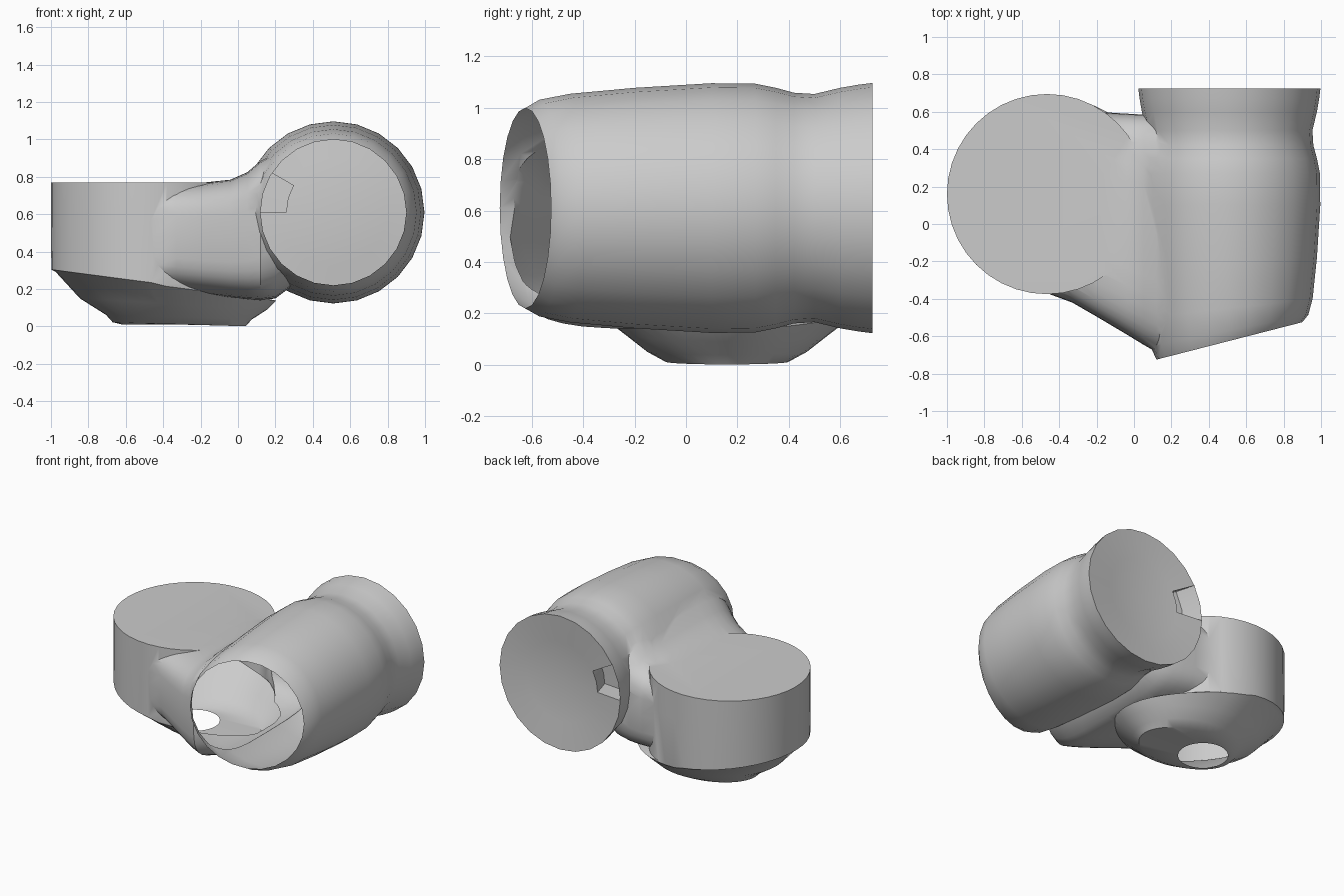
import bpy, bmesh
from math import cos, sin, pi, copysign, hypot

if "Cube" in bpy.data.objects:
    bpy.data.objects.remove(bpy.data.objects["Cube"])


def loft(name, rings):
    """Closed solid from a list of equal-length point rings; a 1-point ring is an apex."""
    bm = bmesh.new()
    vs = [[bm.verts.new(p) for p in r] for r in rings]
    for a, b in zip(vs, vs[1:]):
        n = len(a)
        for i in range(n):
            j = (i + 1) % n
            if len(b) == 1:
                bm.faces.new((a[i], a[j], b[0]))
            else:
                bm.faces.new((a[i], a[j], b[j], b[i]))
    for r in (vs[0], vs[-1]):
        if len(r) > 2:
            bm.faces.new(r)
    bmesh.ops.recalc_face_normals(bm, faces=bm.faces)
    me = bpy.data.meshes.new(name)
    bm.to_mesh(me)
    bm.free()
    ob = bpy.data.objects.new(name, me)
    bpy.context.collection.objects.link(ob)
    return ob


def angles(n):
    return [2 * pi * i / n for i in range(n)]


# Large horizontal tube: y, radius, shear towards the slanted mouth
TX, TZ = 0.51, 0.61
tube_rows = [(-.625, .39, .1), (-.57, .422, .085), (-.45, .445, .05), (-.2, .468, .02),
             (.1, .486, 0), (.27, .484, 0), (.35, .468, 0), (.42, .449, 0), (.5, .444, 0),
             (.6, .468, 0), (.67, .48, 0), (.725, .487, 0), (.705, .29, 0)]
rings = [[(TX + r * cos(a), y + s * cos(a), TZ + r * sin(a)) for a in angles(24)]
         for y, r, s in tube_rows]
rings.append([(TX, .675, TZ)])
body = loft("pipe_body", rings)

# Round side chamber with a slanted bowl underneath: cx, rx, ry, z, slope, right-side taper
chamber_rows = [(-.465, .535, .535, .77, 0, 0), (-.465, .535, .535, .57, 0, 0),
                (-.465, .533, .533, .235, -.13, 0), (-.385, .59, .525, .215, -.13, .2),
                (-.345, .5, .4, .12, -.06, .1), (-.315, .39, .31, .05, -.03, 0),
                (-.315, .355, .24, .012, -.03, 0), (-.46, .165, .165, .012, 0, 0)]
chamber = loft("side_chamber", [
    [(cx + rx * cos(a), .16 + ry * sin(a) * (1 - t * max(cos(a), 0)), max(z + k * rx * cos(a), 0))
     for a in angles(40)] for cx, rx, ry, z, k, t in chamber_rows])

# Rounded neck joining the two: x, y front, y back, z bottom, z top
neck_rows = [(.32, -.58, .55, .24, .92), (.2, -.65, .57, .15, .93), (.12, -.685, .58, .14, .885),
             (.05, -.645, .585, .145, .825), (-.04, -.59, .59, .155, .785),
             (-.2, -.495, .6, .175, .768), (-.33, -.42, .64, .19, .765),
             (-.46, -.372, .67, .21, .762)]


def rounded(t):
    return copysign(abs(t) ** .5, t)


neck = loft("neck", [
    [(x, (f + b) / 2 + (b - f) / 2 * rounded(cos(a)), (lo + hi) / 2 + (hi - lo) / 2 * rounded(sin(a)))
     for a in angles(40)] for x, f, b, lo, hi in neck_rows])

# Join everything into one shell
for part in (neck, chamber):
    m = body.modifiers.new("join", 'BOOLEAN')
    m.operation, m.solver, m.object = 'UNION', 'EXACT', part
dg = bpy.context.evaluated_depsgraph_get()
me = bpy.data.meshes.new_from_object(body.evaluated_get(dg))
body.modifiers.clear()
body.data = me
for part in (neck, chamber):
    bpy.data.objects.remove(part)

# Open the mouth and the bottom hole, sink the small notch in the rear cap
bm = bmesh.new()
bm.from_mesh(me)
gone, notch = [], []
for f in bm.faces:
    c = f.calc_center_median()
    dx, dz = c.x - TX, c.z - TZ
    mouth = c.y < -.5 and f.normal.y < -.9 and hypot(dx, dz) < .3
    drain = c.z < .02 and f.normal.z < -.9 and hypot(c.x + .46, c.y - .16) < .1
    if mouth or drain:
        gone.append(f)
    elif c.y > .69 and f.normal.y > .9 and -.49 < dx < -.28 and 0 < dz < .21 and hypot(dx, dz) > .3:
        notch.append(f)
bmesh.ops.delete(bm, geom=gone, context='FACES')
sunk = bmesh.ops.extrude_face_region(bm, geom=notch)["geom"]
bmesh.ops.translate(bm, vec=(.04, -.14, 0), verts=[g for g in sunk if isinstance(g, bmesh.types.BMVert)])
bmesh.ops.delete(bm, geom=[f for f in notch if f.is_valid], context='FACES')
bm.to_mesh(me)
bm.free()

bpy.context.view_layer.objects.active = body
body.select_set(True)
bpy.ops.object.shade_smooth_by_angle(angle=0.6)
